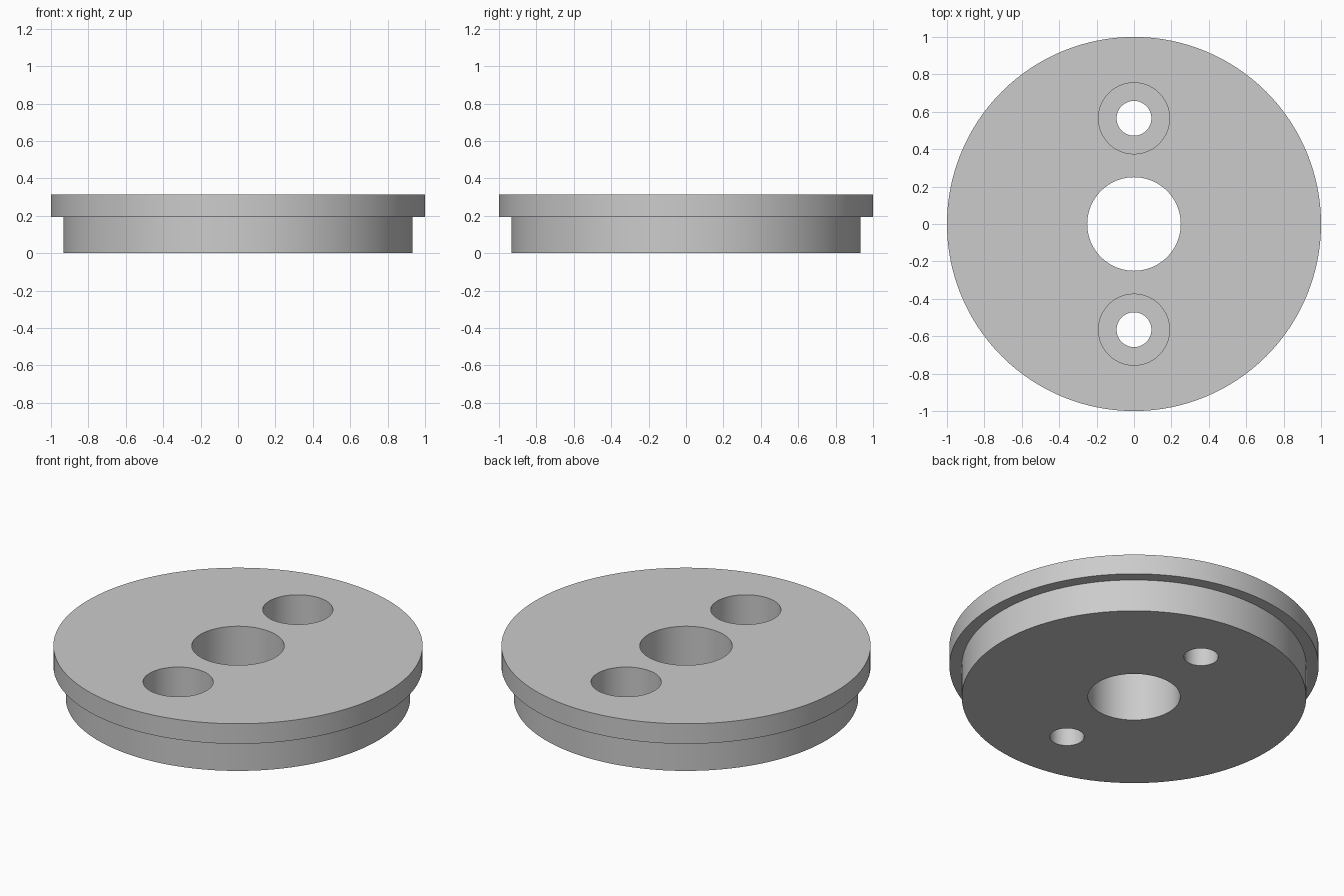
import bpy, math

if "Cube" in bpy.data.objects:
    bpy.data.objects.remove(bpy.data.objects["Cube"])

SEG = 128
HEIGHT, STEP = 0.313, 0.193       # full height, underside of the flange
BORE_FLOOR = 0.113                # floor of the counterbores

grey = bpy.data.materials.new("plain grey")
grey.diffuse_color = (0.6, 0.6, 0.6, 1)
grey.use_nodes = True
grey.node_tree.nodes["Principled BSDF"].inputs["Base Color"].default_value = grey.diffuse_color


def lathe(name, profile, y=0.0):
    """Closed solid of revolution from (radius, z), bottom to top."""
    verts, faces = [], []
    for r, z in profile:
        for i in range(SEG):
            a = 2 * math.pi * i / SEG
            verts.append((r * math.cos(a), y + r * math.sin(a), z))
    for k in range(len(profile) - 1):
        for i in range(SEG):
            j = (i + 1) % SEG
            faces.append((k * SEG + i, k * SEG + j, (k + 1) * SEG + j, (k + 1) * SEG + i))
    faces.append(tuple(reversed(range(SEG))))
    faces.append(tuple(range(len(verts) - SEG, len(verts))))
    mesh = bpy.data.meshes.new(name)
    mesh.from_pydata(verts, [], faces)
    mesh.materials.append(grey)
    obj = bpy.data.objects.new(name, mesh)
    bpy.context.collection.objects.link(obj)
    return obj


# Stepped disc: narrow body below a wider flange
disc = lathe("flanged_disc", [(0.933, 0), (0.933, STEP), (1, STEP), (1, HEIGHT)])

# Centre hole and two counterbored screw holes
cutters = [lathe("centre_hole_cutter", [(0.25, -0.1), (0.25, 0.5)])]
for y in (-0.565, 0.565):
    cutters.append(lathe("screw_hole_cutter", [(0.093, -0.1), (0.093, BORE_FLOOR),
                                               (0.19, BORE_FLOOR), (0.19, 0.5)], y))

bpy.context.view_layer.objects.active = disc
disc.select_set(True)
for c in cutters:
    mod = disc.modifiers.new("cut", 'BOOLEAN')
    mod.operation, mod.solver, mod.object = 'DIFFERENCE', 'EXACT', c
    bpy.ops.object.modifier_apply(modifier=mod.name)
    bpy.data.objects.remove(c)

bpy.ops.object.shade_smooth_by_angle(angle=math.radians(30))
